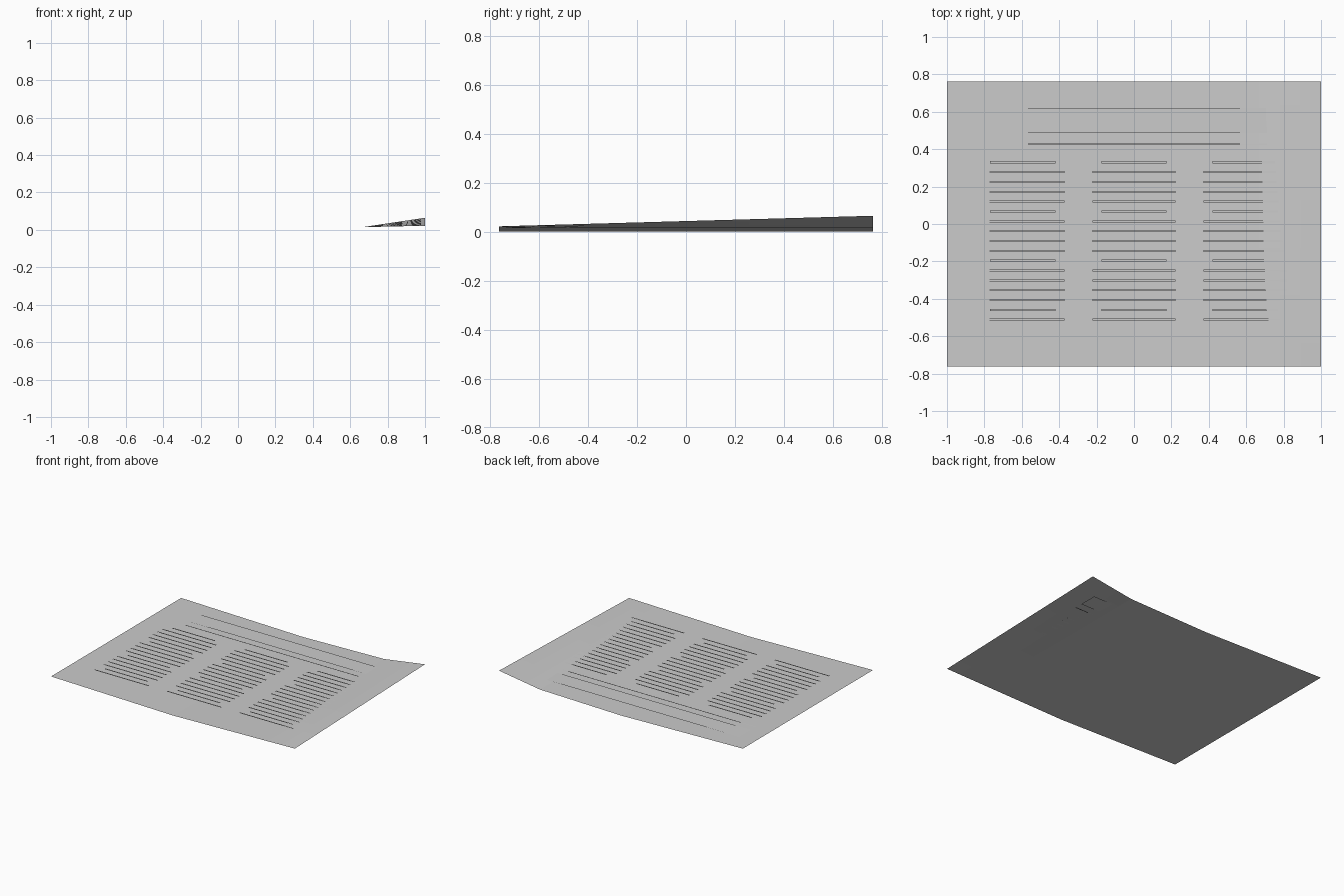
import bpy
import bmesh

cube = bpy.data.objects.get("Cube")
if cube:
    bpy.data.objects.remove(cube, do_unlink=True)

HALF_W, HALF_D = 1.0, 0.762
FOLD_RISE = 0.022      # height of the side edges above the centre fold
CURL_START = 0.665     # where the lifted corner begins
CURL_RISE = 0.043

paper = bpy.data.materials.new("paper_grey")
paper.use_nodes = True
grey = (0.6, 0.6, 0.6, 1)
paper.diffuse_color = grey
bsdf = paper.node_tree.nodes["Principled BSDF"]
bsdf.inputs["Base Color"].default_value = grey
bsdf.inputs["Roughness"].default_value = 0.8


def add_object(name, bm):
    mesh = bpy.data.meshes.new(name)
    bm.to_mesh(mesh)
    bm.free()
    mesh.materials.append(paper)
    obj = bpy.data.objects.new(name, mesh)
    bpy.context.collection.objects.link(obj)
    return obj


def add_plate(bm, x, y, z, width, depth):
    """Flat rectangle centred on x, y and facing up."""
    corners = ((-1, -1), (1, -1), (1, 1), (-1, 1))
    bm.faces.new([bm.verts.new((x + i * width / 2, y + j * depth / 2, z))
                  for i, j in corners])


# Sheet: shallow centre fold, with the back left corner lifting
bm = bmesh.new()
rows = 12
columns = (-HALF_W, 0, CURL_START, 0.78, 0.89, HALF_W)
grid = []
for r in range(rows + 1):
    t = r / rows
    line = []
    for x in columns:
        curl = max(0, x - CURL_START) / (HALF_W - CURL_START)
        z = FOLD_RISE * abs(x) + CURL_RISE * curl * t
        line.append(bm.verts.new((x, HALF_D * (2 * t - 1), z)))
    grid.append(line)
for low, high in zip(grid, grid[1:]):
    for c in range(len(columns) - 1):
        bm.faces.new((low[c], low[c + 1], high[c + 1], high[c]))
add_object("paper_sheet", bm)

# Heading panel and the rule below it
bm = bmesh.new()
add_plate(bm, 0, 0.553, 0.0205, 1.74, 0.135)
add_object("heading_panel", bm)
bm = bmesh.new()
add_plate(bm, 0, 0.427, 0.0205, 1.74, 0.008)
add_object("heading_rule", bm)

# Three columns of lines; every fifth line is a shorter, indented one
for name, x in (("right", -0.595), ("middle", 0), ("left", 0.595)):
    bm = bmesh.new()
    for i in range(17):
        width = 0.35 if i % 5 == 0 else 0.445
        add_plate(bm, x, 0.33 - 0.0526 * i, 0.025, width, 0.011)
    add_object(name + "_column_lines", bm)
